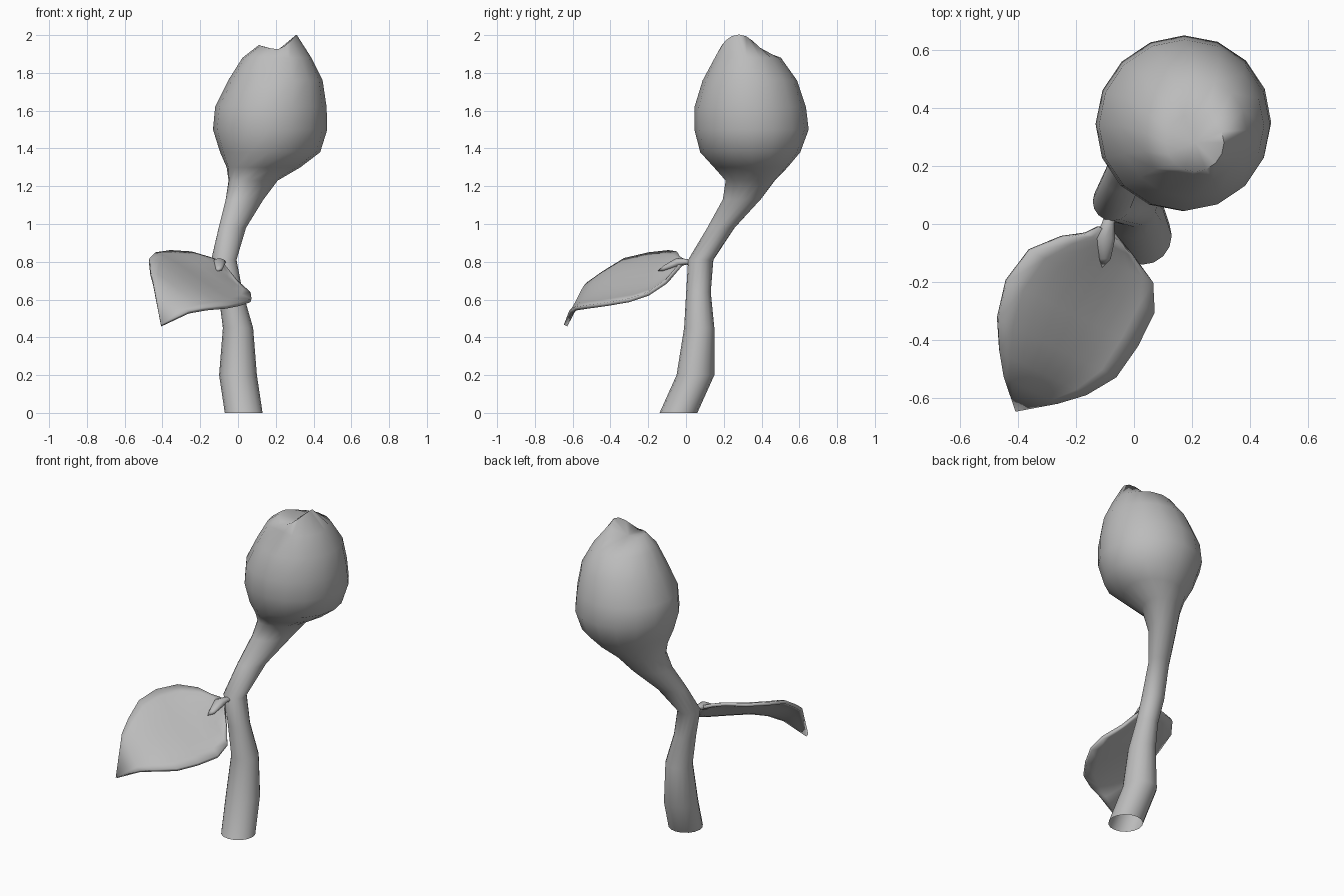
import bpy, bmesh, math
from mathutils import Vector

if "Cube" in bpy.data.objects:
    bpy.data.objects.remove(bpy.data.objects["Cube"], do_unlink=True)

grey = bpy.data.materials.new("soft grey")
grey.use_nodes = True
grey.diffuse_color = (0.5, 0.5, 0.5, 1)
grey.node_tree.nodes["Principled BSDF"].inputs["Base Color"].default_value = grey.diffuse_color


def skin(name, rows, closed=True, cap=None, angle=80):
    """Join rows of points with quads; optionally close the last row to a point."""
    bm = bmesh.new()
    grid = [[bm.verts.new(point) for point in row] for row in rows]
    count = len(grid[0])
    for low, high in zip(grid, grid[1:]):
        for i in range(count if closed else count - 1):
            j = (i + 1) % count
            bm.faces.new((low[i], low[j], high[j], high[i]))
    if cap:
        tip = bm.verts.new(cap)
        for i in range(count):
            bm.faces.new((grid[-1][i], grid[-1][(i + 1) % count], tip))
    bmesh.ops.remove_doubles(bm, verts=bm.verts, dist=0.0005)
    mesh = bpy.data.meshes.new(name)
    bm.to_mesh(mesh)
    bm.free()
    mesh.materials.append(grey)
    obj = bpy.data.objects.new(name, mesh)
    bpy.context.collection.objects.link(obj)
    bpy.ops.object.select_all(action="DESELECT")
    obj.select_set(True)
    bpy.context.view_layer.objects.active = obj
    bpy.ops.object.shade_smooth_by_angle(angle=math.radians(angle))
    return obj


SIDES = 16
lean = Vector((1, 1, 0)).normalized()
across = Vector((-1, 1, 0)).normalized()


def ring(z, x, y, long, wide):
    """Level ellipse, stretched along the direction in which the stem leans."""
    turns = [math.tau * i / SIDES for i in range(SIDES)]
    return [Vector((x, y, z)) + lean * long * math.cos(t) + across * wide * math.sin(t)
            for t in turns]


# Hollow stem swelling into the bud: height, centre x, centre y, half length, half width
sections = [
    (0, .03, -.04, .1, .1), (.2, 0, .05, .1, .1), (.45, 0, .07, .08, .08),
    (.64, -.04, .066, .065, .065), (.81, -.075, .078, .067, .067),
    (.98, -.03, .185, .085, .06), (1.13, .035, .295, .12, .08),
    (1.23, .08, .34, .15, .11), (1.3, .135, .343, .21, .18),
    (1.38, .17, .34, .27, .26), (1.5, .17, .347, .305, .3),
    (1.62, .174, .34, .295, .295), (1.76, .198, .338, .25, .25),
    (1.88, .206, .32, .185, .18), (1.93, .21, .28, .1, .1),
]
rings = [ring(*section) for section in sections]

# Two unequal petal tips with a fold between them
for point in rings[-1]:
    side = (point.x - .21) / .1
    point.z = 1.925 + (.078 if side > 0 else .022) * abs(side) ** 1.5
for point in rings[-2]:
    if point.y < .2 and abs(point.x - .17) < .05:
        point.y += .03
skin("stem_and_bud", rings, cap=(.21, .28, 1.92))

# Drooping leaf: distance along, left width, right width, left height, right height
outline = [
    (0, -.02, .02, .815, .8), (.04, -.05, .13, .83, .7), (.09, -.12, .23, .855, .64),
    (.18, -.2, .28, .862, .605), (.31, -.225, .28, .85, .585), (.44, -.195, .26, .82, .57),
    (.54, -.14, .195, .75, .56), (.61, -.09, .12, .69, .54), (.7, 0, 0, .467, .467),
]
base, along, sideways = Vector((-.1, -.02, 0)), Vector((-.44, -.895, 0)), Vector((.895, -.44, 0))
STEPS = 8
rows = []
for distance, left, right, high, low in outline:
    row = []
    for i in range(STEPS + 1):
        u = i / STEPS
        eased = (u + u * u * (3 - 2 * u)) / 2
        point = base + along * distance + sideways * (left + (right - left) * u)
        point.z = high + (low - high) * eased
        row.append(point)
    rows.append(row[::-1])
leaf = skin("leaf", rows, closed=False, angle=60)
if leaf.data.polygons[STEPS * 3].normal.z < 0:
    leaf.data.flip_normals()
thickness = leaf.modifiers.new("thickness", "SOLIDIFY")
thickness.thickness = .02
thickness.offset = -1

# Short stalk joining the leaf to the stem
stalk = []
for x, y, z, radius in [(-.07, .06, .79, .02), (-.09, 0, .8, .022), (-.1, -.05, .795, .035), (-.1, -.12, .765, .02)]:
    stalk.append([Vector((x + radius * math.cos(math.tau * i / 8), y,
                          z + radius * .7 * math.sin(math.tau * i / 8))) for i in range(8)])
skin("leaf_stalk", stalk, cap=(-.11, -.15, .75))
